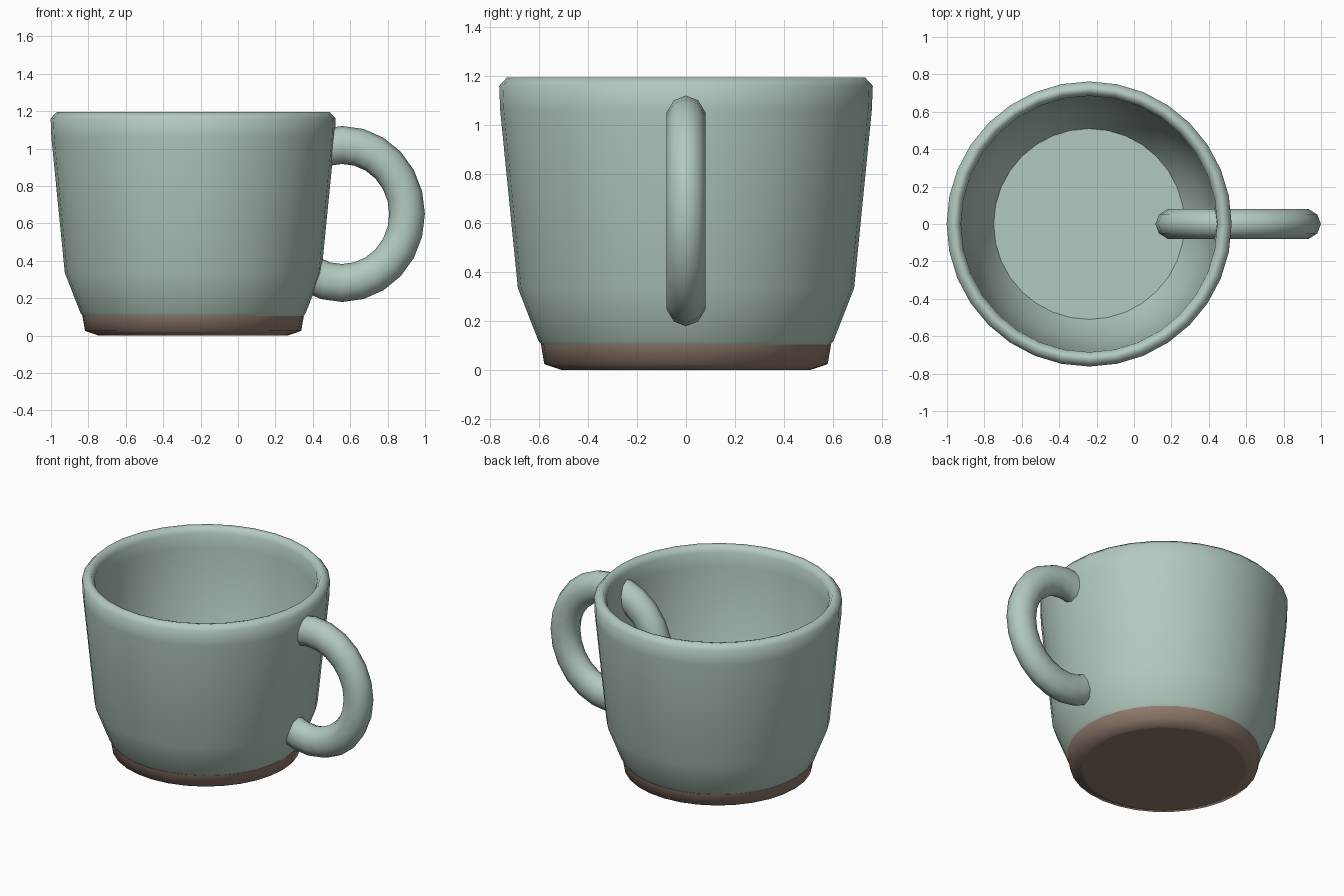
import bpy, bmesh
from math import radians, sin, cos, tau

cube = bpy.data.objects.get("Cube")
if cube:
    bpy.data.objects.remove(cube)

SIDES = 32
AXIS_X = -0.24


def make_material(name, rgb):
    mat = bpy.data.materials.new(name)
    mat.use_nodes = True
    mat.diffuse_color = (*rgb, 1)
    mat.node_tree.nodes["Principled BSDF"].inputs["Base Color"].default_value = (*rgb, 1)
    return mat


glaze = make_material("sage glaze", (0.45, 0.59, 0.52))
clay = make_material("bare clay", (0.28, 0.195, 0.15))


def finish(bm, name, mat, location):
    bmesh.ops.recalc_face_normals(bm, faces=bm.faces)
    mesh = bpy.data.meshes.new(name)
    bm.to_mesh(mesh)
    bm.free()
    mesh.materials.append(mat)
    obj = bpy.data.objects.new(name, mesh)
    bpy.context.collection.objects.link(obj)
    obj.location = location
    # Smooth sides, flat end discs
    for face in mesh.polygons:
        face.use_smooth = len(face.vertices) == 4
    return obj


def lathe(name, profile, mat):
    """Turn (radius, height) points around the mug axis and cap both ends."""
    bm = bmesh.new()
    rings = [[bm.verts.new((r * cos(tau * i / SIDES), r * sin(tau * i / SIDES), z))
              for i in range(SIDES)] for r, z in profile]
    for low, high in zip(rings, rings[1:]):
        for i in range(SIDES):
            j = (i + 1) % SIDES
            bm.faces.new((low[i], low[j], high[j], high[i]))
    bm.faces.new(rings[0])
    bm.faces.new(rings[-1])
    return finish(bm, name, mat, (AXIS_X, 0, 0))


# Mug body: outer wall, rounded rim, inner wall and floor
lathe("mug_body", [
    (0.59, 0.105), (0.602, 0.12), (0.686, 0.335), (0.758, 1.06), (0.762, 1.16),
    (0.73, 1.195), (0.705, 1.19), (0.685, 1.155), (0.682, 1.06),
    (0.612, 0.36), (0.51, 0.19)], glaze)

# Unglazed foot
lathe("foot", [(0.505, 0), (0.578, 0.025), (0.592, 0.105)], clay)


# Handle: a ring passing through the wall, slightly taller than wide
def ring_handle(name, major, minor, around, section):
    bm = bmesh.new()
    loops = []
    for i in range(around):
        a = tau * i / around
        loop = []
        for k in range(section):
            b = tau * k / section
            r = major + minor * cos(b)
            loop.append(bm.verts.new((0.94 * r * cos(a), 0.83 * minor * sin(b), r * sin(a))))
        loops.append(loop)
    for i in range(around):
        here, after = loops[i], loops[(i + 1) % around]
        for k in range(section):
            n = (k + 1) % section
            bm.faces.new((here[k], here[n], after[n], after[k]))
    return finish(bm, name, glaze, (0.557, 0, 0.65))


ring_handle("handle", 0.369, 0.1015, 24, 10)
